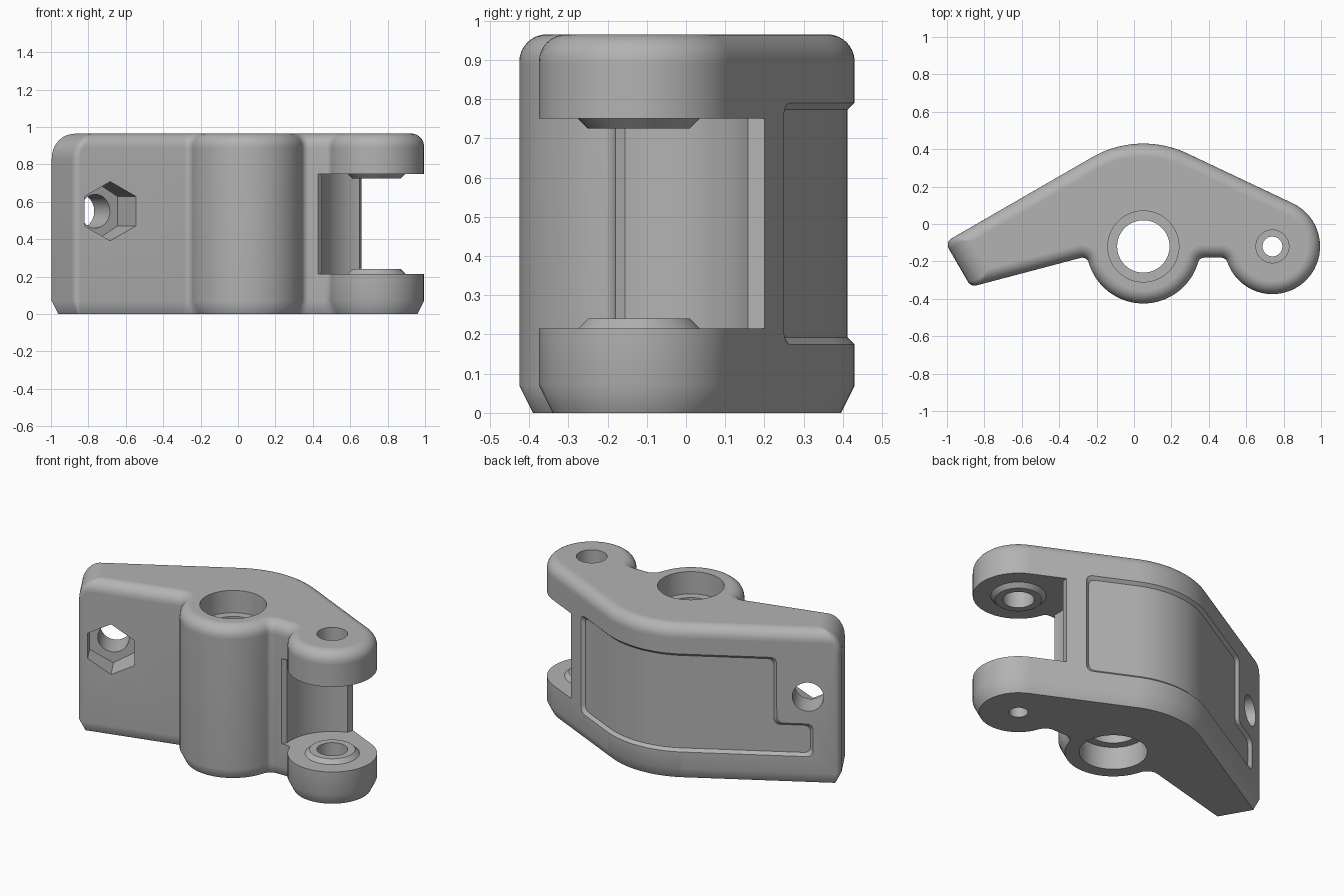
import bpy, bmesh
from math import sin, cos, pi, radians, sqrt, acos, atan2
from mathutils import Vector, Matrix

if "Cube" in bpy.data.objects:
    bpy.data.objects.remove(bpy.data.objects["Cube"], do_unlink=True)

PIVOT, PIN = Vector((0.05, -0.12)), Vector((0.74, -0.12))
R_BACK, R_BOSS, R_PIN, HEIGHT = 0.55, 0.305, 0.255, 0.965
TANGENT = acos((R_BACK - R_PIN) / (PIN - PIVOT).length)
BACK_ANGLE = radians(120)

grey = bpy.data.materials.new("plain_grey")
grey.use_nodes = True
grey.diffuse_color = (0.45, 0.45, 0.45, 1)
grey.node_tree.nodes["Principled BSDF"].inputs["Base Color"].default_value = (0.45, 0.45, 0.45, 1)


def loft(name, rings):
    """Closed solid through equal-length rings of 3D points."""
    bm = bmesh.new()
    loops = [[bm.verts.new(p) for p in ring] for ring in rings]
    n = len(loops[0])
    for a, b in zip(loops, loops[1:]):
        for i in range(n):
            bm.faces.new((a[i], a[(i + 1) % n], b[(i + 1) % n], b[i]))
    bm.faces.new(loops[0])
    bm.faces.new(loops[-1])
    bmesh.ops.recalc_face_normals(bm, faces=bm.faces)
    mesh = bpy.data.meshes.new(name)
    bm.to_mesh(mesh)
    bm.free()
    obj = bpy.data.objects.new(name, mesh)
    bpy.context.collection.objects.link(obj)
    mesh.materials.append(grey)
    return obj


def arc(center, radius, a0, a1, steps):
    return [Vector((center[0] + radius * cos(a0 + (a1 - a0) * i / steps),
                    center[1] + radius * sin(a0 + (a1 - a0) * i / steps)))
            for i in range(steps + 1)]


def turned(name, center, profile, sides=64):
    """Solid of revolution about a vertical axis, from (radius, z) pairs."""
    return loft(name, [[(*p, z) for p in arc(center, r, 0, 2 * pi, sides)[:-1]]
                       for r, z in profile])


def combine(target, tool, operation):
    mod = target.modifiers.new(tool.name, "BOOLEAN")
    mod.operation, mod.object, mod.solver = operation, tool, "EXACT"
    tool.hide_render = True
    bpy.context.view_layer.objects.active = target
    bpy.ops.object.modifier_apply(modifier=mod.name)
    bpy.data.objects.remove(tool, do_unlink=True)


# Outline of the lever, inset by d (and by e at the arm end)
def unit(a):
    return Vector((cos(a), sin(a)))


def corner(n0, c0, n1, c1, r):
    """Rounded convex corner between the lines n.p = c."""
    u, v = unit(n0), unit(n1)
    det = u.x * v.y - u.y * v.x
    c0, c1 = c0 - r, c1 - r
    center = ((c0 * v.y - c1 * u.y) / det, (u.x * c1 - v.x * c0) / det)
    return arc(center, r, n0, n1, 6)


def fillet_center(normal, c, circle, radius, r, side):
    """Center of a fillet between a straight wall and a round boss."""
    n = unit(normal)
    t = Vector((-n.y, n.x))
    h = c + r - n.dot(circle)
    return circle + n * h + t * side * sqrt((radius + r) ** 2 - h * h)


END, UNDER, FLAT = radians(210), radians(284.8), radians(270)
C_BACK = unit(BACK_ANGLE).dot(PIVOT) + R_BACK
C_END = unit(END).dot(Vector((-1.01, -0.098)))
C_UNDER = unit(UNDER).dot(Vector((-0.875, -0.337)))
FR = 0.035
F1 = fillet_center(UNDER, C_UNDER, PIVOT, R_BOSS, FR, -1)
F2 = fillet_center(FLAT, 0.18, PIVOT, R_BOSS, FR, 1)
F3 = fillet_center(FLAT, 0.18, PIN, R_PIN, FR, -1)


def heading(a, b):
    return atan2(b.y - a.y, b.x - a.x) % (2 * pi)


def outline(d, e):
    r = max(0.04 - min(d, e), 0.006)
    pts = arc(PIVOT, R_BACK - d, TANGENT, BACK_ANGLE, 24)
    pts += corner(BACK_ANGLE, C_BACK - d, END, C_END - e, r)
    pts += corner(END, C_END - e, UNDER, C_UNDER - d, r)
    a = heading(PIVOT, F1)
    pts += arc(F1, FR + d, UNDER - pi, a - pi, 6)
    pts += arc(PIVOT, R_BOSS - d, a, heading(PIVOT, F2), 32)[1:]
    pts += arc(F2, FR + d, heading(F2, PIVOT), pi / 2, 6)[1:]
    b = heading(PIN, F3)
    pts += arc(F3, FR + d, pi / 2, b - pi, 6)
    pts += arc(PIN, R_PIN - d, b, TANGENT + 2 * pi, 36)[1:]
    return pts


# Lever body: chamfered foot, rounded top, larger rounding on the arm end
def rounding(z, r):
    h = max(z - (HEIGHT - r), 0)
    return r - sqrt(max(r * r - h * h, 0))


levels = [0.83 + 0.065 * sin(i * pi / 8) for i in range(5)]
levels += [0.895 + 0.07 * sin(i * pi / 16) for i in range(1, 9)]
rings = [[(*p, 0) for p in outline(0.035, 0.035)], [(*p, 0.07) for p in outline(0, 0)]]
rings += [[(*p, z) for p in outline(rounding(z, 0.07), rounding(z, 0.135))] for z in levels]
body = loft("lever_body", rings)

# Slot between the two ears
slot = arc(PIN, 0.293, radians(187), radians(108), 24)
slot += [Vector(p) for p in ((0.66, 0.2), (0.69, 0.32), (1.2, 0.32), (1.2, -0.5), (0.42, -0.5), (0.42, -0.19))]
combine(body, loft("slot", [[(*p, z) for p in slot] for z in (0.215, 0.75)]), "DIFFERENCE")

# Tapered spacers inside the ears
for z0, z1 in ((0.2, 0.24), (0.765, 0.725)):
    step = 0.015 if z1 > z0 else -0.015
    combine(body, turned("spacer", PIN, [(0.155, z0), (0.155, z0 + step), (0.13, z1)]), "UNION")

# Pin hole and stepped main bore
combine(body, turned("pin_hole", PIN, [(0.053, -0.1), (0.053, 0.07), (0.088, 0.07), (0.088, 1.1)]), "DIFFERENCE")
combine(body, turned("main_bore", PIVOT, [(0.19, -0.1), (0.19, 0.14), (0.14, 0.14), (0.14, HEIGHT - 0.14),
                                          (0.19, HEIGHT - 0.14), (0.19, 1.1)]), "DIFFERENCE")

# Hexagonal nut pocket and bolt hole through the arm
axis = Vector((cos(BACK_ANGLE), sin(BACK_ANGLE), 0))
up = Vector((0, 0, 1))
mouth = Vector((-0.683, -0.286, 0.55))
frame = Matrix((up, axis.cross(up), axis)).transposed()
for name, radius, sides, t0, t1 in (("nut_pocket", 0.158, 6, -0.15, 0.16), ("bolt_hole", 0.09, 48, 0.1, 0.6)):
    shape = arc((0, 0), radius, 0, 2 * pi, sides)[:-1]
    combine(body, loft(name, [[mouth + frame @ Vector((*p, t)) for p in shape] for t in (t0, t1)]), "DIFFERENCE")


# Shallow stepped recess wrapped around the back
def on_back(s, z, depth):
    span = R_BACK * (BACK_ANGLE - TANGENT)
    a = BACK_ANGLE - min(max(s, 0), span) / R_BACK
    extra = min(s, 0) + max(s - span, 0)
    p = PIVOT + unit(a) * (R_BACK - depth) + Vector((sin(a), -cos(a))) * extra
    return (p.x, p.y, z)


def bend(t, r=0.035):
    return r - sqrt(r * r - (r - t) ** 2) if 0 <= t < r else 0


def recess_columns(g):
    left, shoulder, right = -0.747 - g, -0.539 - g, 0.829 + g
    low, bottom, top, r = 0.38 + g, 0.175 - g, 0.79 + g, 0.035
    ease = [r * (1 - cos(i * pi / 12)) for i in range(7)]
    cols = [(left + t, bottom + bend(t), low - bend(t)) for t in ease]
    cols += [(shoulder - t, bottom, low + bend(t)) for t in reversed(ease)]
    cols += [(shoulder + 0.001 + t, bottom, top - bend(t)) for t in ease]
    cols += [(s * 0.531 / 24, bottom, top) for s in range(25)]
    cols += [(right - t, bottom + bend(t), top - bend(t)) for t in reversed(ease)]
    return cols


recess = [[on_back(s0, b0, 0.018), on_back(s0, t0, 0.018), on_back(s1, t1, -0.012), on_back(s1, b1, -0.012)]
          for (s0, b0, t0), (s1, b1, t1) in zip(recess_columns(-0.017), recess_columns(0.012))]
combine(body, loft("back_recess", recess), "DIFFERENCE")

# Smooth shading with crisp machined edges
bpy.ops.object.select_all(action="DESELECT")
body.select_set(True)
bpy.context.view_layer.objects.active = body
bpy.ops.object.shade_smooth_by_angle(angle=radians(30))
weighted = body.modifiers.new("weighted_normals", "WEIGHTED_NORMAL")
weighted.keep_sharp = True
